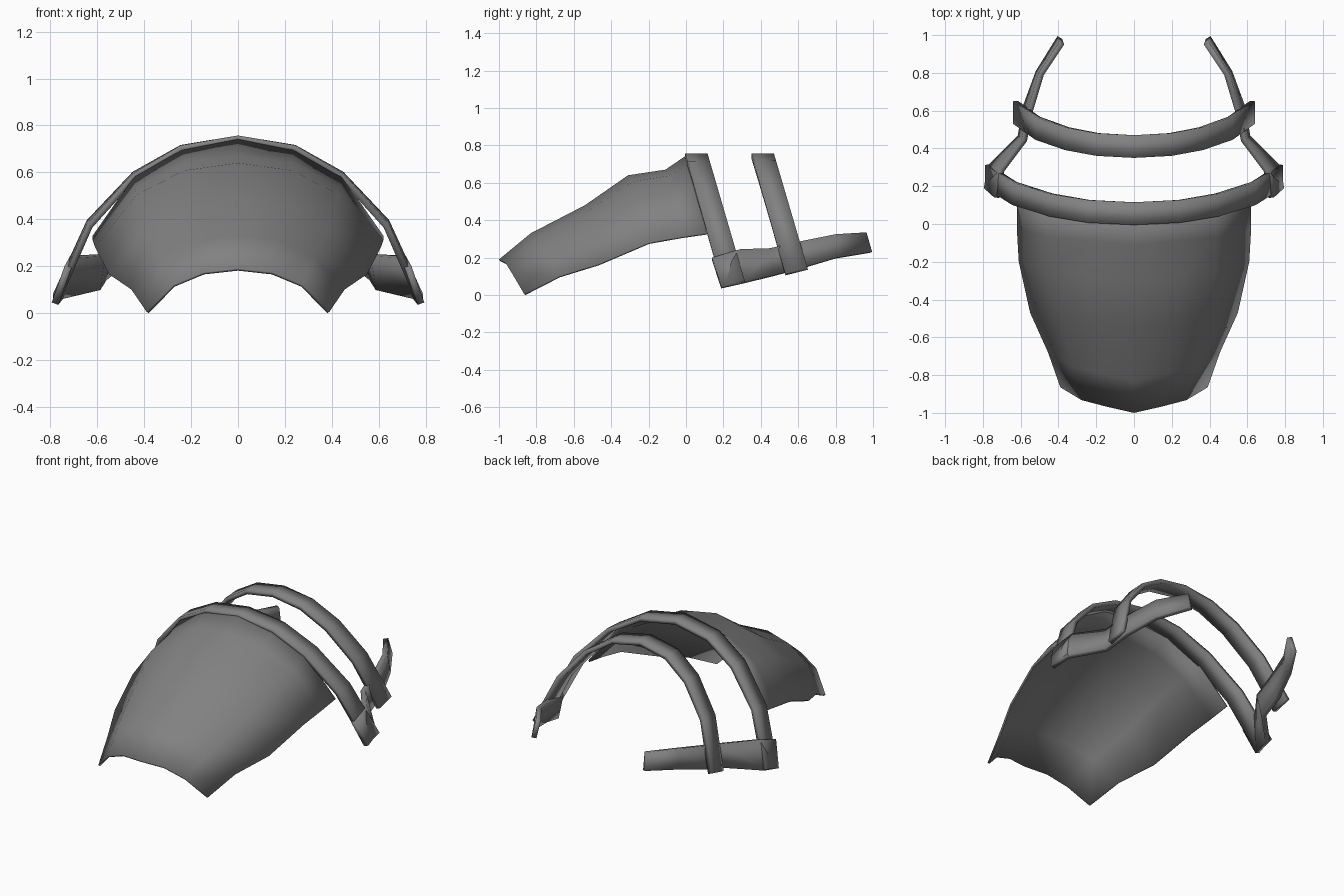
import bpy, bmesh, math
from mathutils import Vector

old = bpy.data.objects.get("Cube")
if old:
    bpy.data.objects.remove(old, do_unlink=True)

grey = bpy.data.materials.new("matte grey")
grey.use_nodes = True
colour = (0.22, 0.22, 0.22, 1)
grey.diffuse_color = colour
grey.node_tree.nodes["Principled BSDF"].inputs["Base Color"].default_value = colour


def sheet(name, rows, thickness, angle):
    """Skin a grid of points, face it outwards and thicken it inwards."""
    bm = bmesh.new()
    grid = [[bm.verts.new(p) for p in row] for row in rows]
    for a, b in zip(grid, grid[1:]):
        for i in range(len(a) - 1):
            bm.faces.new((a[i], a[i + 1], b[i + 1], b[i]))
    bm.normal_update()
    core = Vector((0, 0.2, -0.2))
    if sum(f.normal.dot(f.calc_center_median() - core) for f in bm.faces) < 0:
        bmesh.ops.reverse_faces(bm, faces=bm.faces[:])
    mesh = bpy.data.meshes.new(name)
    bm.to_mesh(mesh)
    bm.free()
    mesh.materials.append(grey)
    obj = bpy.data.objects.new(name, mesh)
    bpy.context.collection.objects.link(obj)
    solid = obj.modifiers.new("thickness", "SOLIDIFY")
    solid.thickness = thickness
    solid.offset = -1
    solid.use_even_offset = True
    bpy.ops.object.select_all(action="DESELECT")
    obj.select_set(True)
    bpy.context.view_layer.objects.active = obj
    bpy.ops.object.shade_smooth_by_angle(angle=math.radians(angle))
    return obj


def mirrored(half):
    """Complete a row that starts on the centre line."""
    return [(-x, y, z) for x, y, z in half[:0:-1]] + half


# Curved visor plate: centre (y, z) and side edge (x, y, z) of each row
visor_rows = [
    ((-1.00, 0.19), (0.39, -0.865, 0.005)),
    ((-0.83, 0.33), (0.455, -0.68, 0.10)),
    ((-0.54, 0.48), (0.55, -0.47, 0.165)),
    ((-0.31, 0.64), (0.61, -0.20, 0.28)),
    ((-0.11, 0.67), (0.62, -0.03, 0.31)),
    ((0.00, 0.745), (0.62, 0.11, 0.33)),
]
arch = [(0, 0, 0), (0.38, 0.25, 0.09), (0.71, 0.5, 0.38), (1, 1, 1)]
sheet("visor_plate", [
    mirrored([(ex * fx, cy + (ey - cy) * fy, cz + (ez - cz) * fz) for fx, fy, fz in arch])
    for (cy, cz), (ex, ey, ez) in visor_rows], 0.012, 50)

# Two leaning arched bands
profile = [(0, 0.757), (0.245, 0.715), (0.45, 0.595), (0.645, 0.38), (0.79, 0.05)]


def arched_band(name, y, scale, end_z):
    front, back = [], []
    for x, z in profile:
        drop = (0.757 - z) / 0.707
        height = 0.757 - drop * (0.757 - end_z)
        front.append((x * scale, y + 0.28 * (0.757 - height), height))
        back.append((x * scale, y + 0.12 + 0.28 * (0.757 - height), height + 0.03 * drop))
    sheet(name, [mirrored(front), mirrored(back)], 0.028, 30)


arched_band("front_band", -0.005, 1, 0.05)
arched_band("rear_band", 0.35, 0.81, 0.115)

# Side straps: clip, slanted link and curved tail, as lower and upper edges
lower = [(0.795, 0.19, 0.045), (0.775, 0.31, 0.07), (0.615, 0.47, 0.105),
         (0.59, 0.62, 0.145), (0.52, 0.81, 0.20), (0.405, 0.995, 0.23)]
upper = [(0.74, 0.14, 0.20), (0.715, 0.29, 0.245), (0.595, 0.45, 0.25),
         (0.565, 0.60, 0.285), (0.505, 0.80, 0.325), (0.395, 0.965, 0.335)]
for side, sign in (("left", 1), ("right", -1)):
    rows = [[(sign * x, y, z) for x, y, z in edge] for edge in (lower, upper)]
    sheet(side + "_strap", rows, 0.03, 30)
